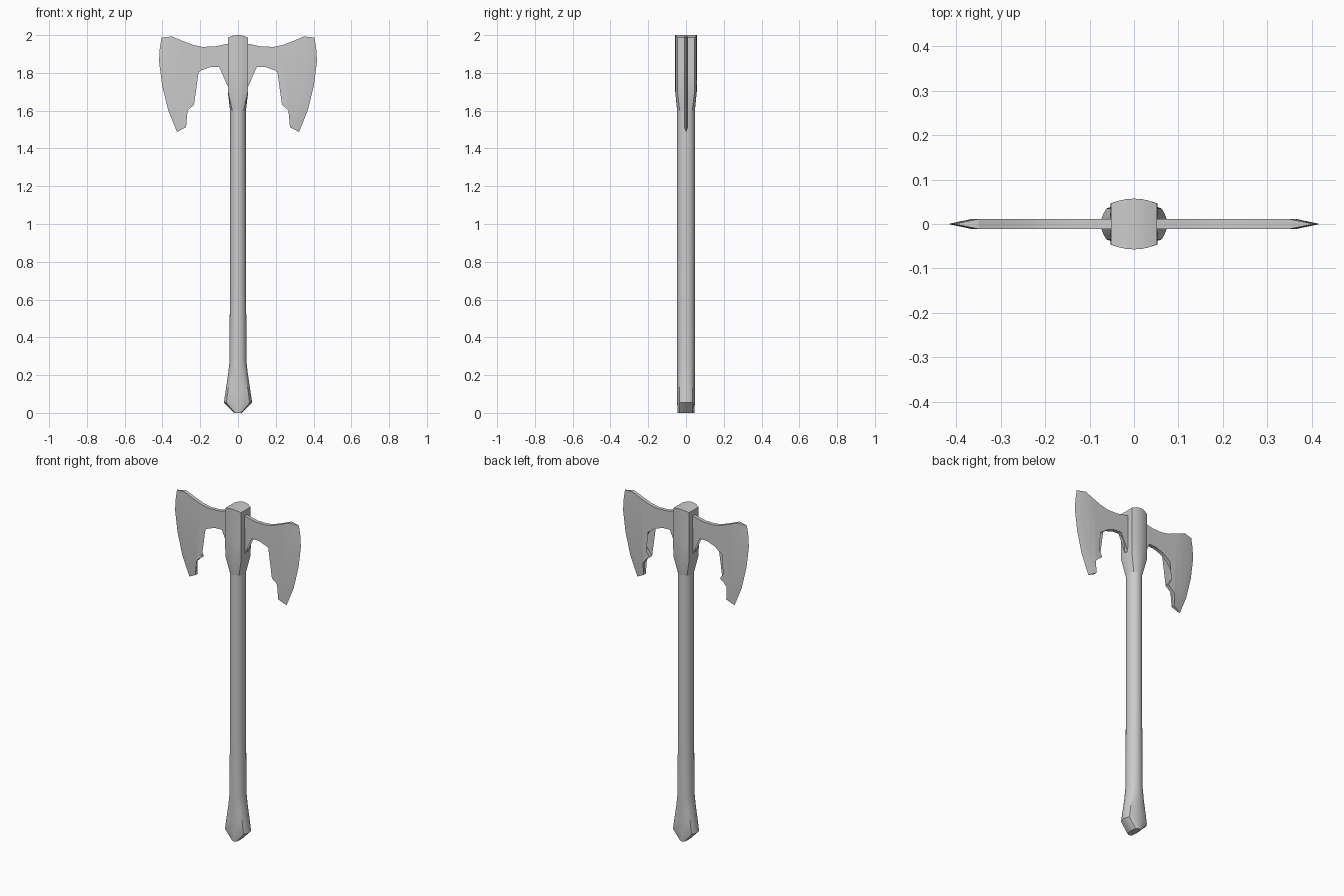
import bpy, bmesh
from math import cos, sin, tau

if "Cube" in bpy.data.objects:
    bpy.data.objects.remove(bpy.data.objects["Cube"])

N = 24


def finish(name, bm):
    bmesh.ops.recalc_face_normals(bm, faces=bm.faces[:])
    me = bpy.data.meshes.new(name)
    bm.to_mesh(me)
    bm.free()
    ob = bpy.data.objects.new(name, me)
    bpy.context.collection.objects.link(ob)
    bpy.ops.object.select_all(action='DESELECT')
    ob.select_set(True)
    bpy.context.view_layer.objects.active = ob
    bpy.ops.object.shade_smooth_by_angle(angle=0.5)
    return ob


def section(bm, z, rx, ry, box=0.0, dome=0.0):
    """Ring that blends from an ellipse (box=0) to a bowed rectangle (box=1)."""
    ring = []
    for k in range(N):
        c, s = cos(tau * k / N), sin(tau * k / N)
        m = max(abs(c), abs(s))
        bx, by = c / m, s / m * (1 - 0.19 * (c / m) ** 2)
        x, y = c + (bx - c) * box, s + (by - s) * box
        ring.append(bm.verts.new((x * rx, y * ry, z - dome * x * x)))
    return ring


def loft(name, sections):
    bm = bmesh.new()
    rings = [section(bm, *s) for s in sections]
    for a, b in zip(rings, rings[1:]):
        for k in range(N):
            j = (k + 1) % N
            bm.faces.new((a[k], a[j], b[j], b[k]))
    # caps are closed with strips running across y
    for ring in (rings[0], rings[-1]):
        for k in range(N // 2):
            ids = dict.fromkeys((k, k + 1, N - k - 1, (N - k) % N))
            bm.faces.new([ring[i] for i in ids])
    return finish(name, bm)


# Shaft with flared, chamfered pommel
loft("shaft", [
    (0.0, 0.020, 0.044, 0.6),
    (0.055, 0.075, 0.047, 0.4),
    (0.12, 0.065, 0.047, 0.35),
    (0.20, 0.053, 0.047, 0.2),
    (0.27, 0.045, 0.047, 0.1),
    (0.65, 0.043, 0.047),
    (1.25, 0.043, 0.047),
    (1.64, 0.042, 0.047)])

# Squared socket that holds the blades
loft("head_socket", [
    (1.60, 0.042, 0.047, 0.0),
    (1.70, 0.054, 0.057, 0.9),
    (1.80, 0.053, 0.057, 1.0),
    (2.0, 0.052, 0.057, 1.0, 0.012)])

# Blade profile: bevel line, cutting edge, then the remaining outline
bevel = [(0.35, 1.993), (0.362, 1.93), (0.366, 1.862), (0.352, 1.735),
         (0.322, 1.61), (0.275, 1.513)]
edge = [(0.405, 1.987), (0.414, 1.93), (0.418, 1.862), (0.402, 1.735),
        (0.37, 1.603), (0.323, 1.487)]
rest = [(0.285, 1.545), (0.28, 1.585), (0.258, 1.61), (0.233, 1.63),
        (0.275, 1.688), (0.272, 1.735), (0.245, 1.778), (0.195, 1.813),
        (0.148, 1.83), (0.10, 1.832), (0.07, 1.815), (0.06, 1.79),
        (0.055, 1.73), (0.02, 1.70), (0.02, 1.96), (0.05, 1.955),
        (0.127, 1.939), (0.19, 1.938), (0.235, 1.947), (0.29, 1.968)]
T = 0.011

bm = bmesh.new()
outline = bevel + rest
front = [bm.verts.new((x, -T, z)) for x, z in outline]
back = [bm.verts.new((x, T, z)) for x, z in outline]
sharp = [bm.verts.new((x, 0, z)) for x, z in edge]
bm.faces.new(front)
bm.faces.new(back[::-1])
last = len(bevel) - 1
for i in range(len(outline)):
    j = (i + 1) % len(outline)
    if i < last:
        bm.faces.new((front[i], front[j], sharp[j], sharp[i]))
        bm.faces.new((back[j], back[i], sharp[i], sharp[j]))
    else:
        bm.faces.new((front[i], front[j], back[j], back[i]))
for i in (0, last):
    bm.faces.new((front[i], sharp[i], back[i]))
bmesh.ops.triangulate(bm, faces=[f for f in bm.faces if len(f.verts) > 4])
blade = finish("twin_blades", bm)
mirror = blade.modifiers.new("Mirror", 'MIRROR')
mirror.use_mirror_merge = False
